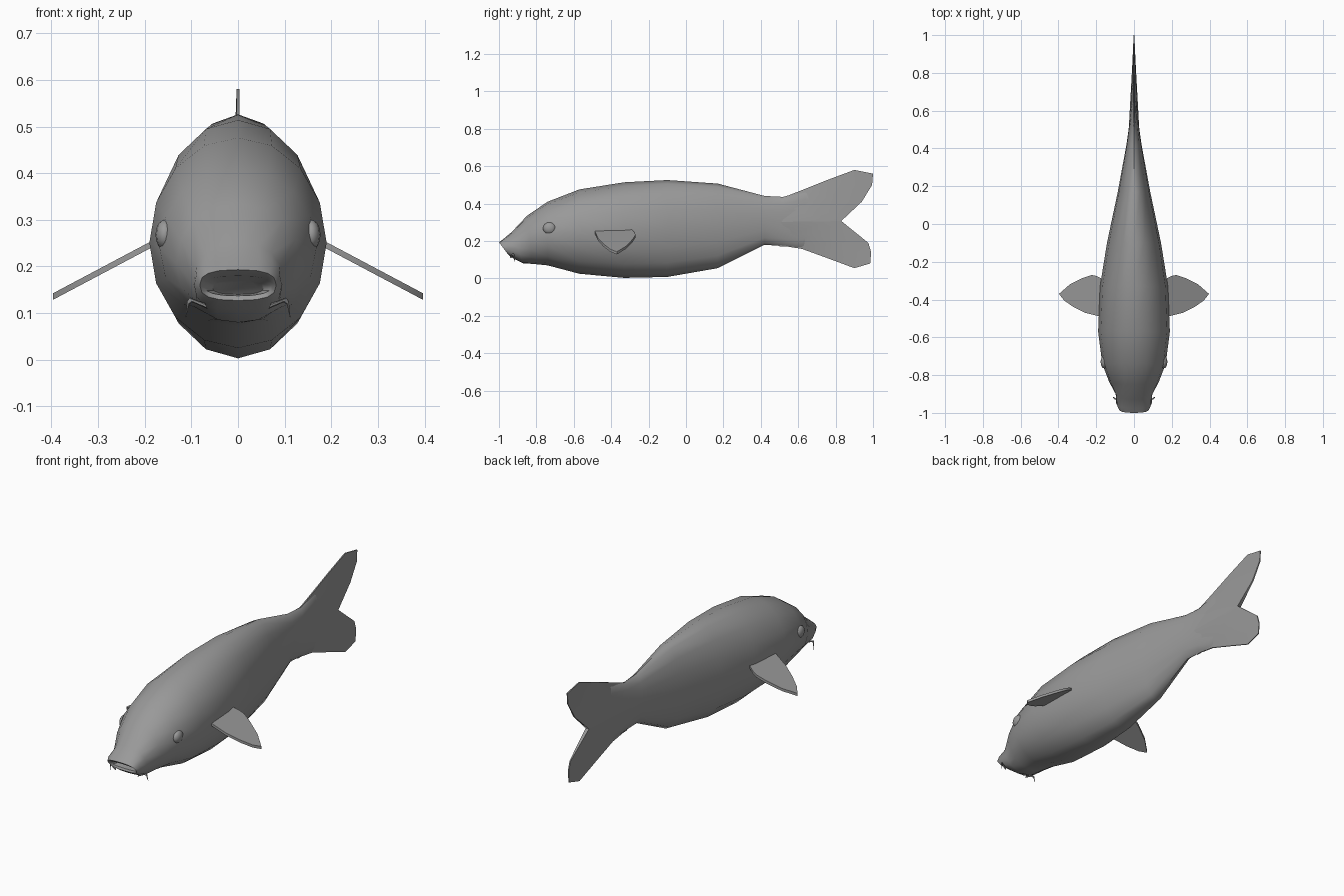
import bpy, bmesh, math
from mathutils import Vector

if "Cube" in bpy.data.objects:
    bpy.data.objects.remove(bpy.data.objects["Cube"])

grey = bpy.data.materials.new("fish grey")
grey.diffuse_color = (0.32, 0.32, 0.32, 1)
grey.use_nodes = True
grey.node_tree.nodes["Principled BSDF"].inputs["Base Color"].default_value = grey.diffuse_color


def finish(name, bm, angle=50):
    bmesh.ops.recalc_face_normals(bm, faces=bm.faces)
    me = bpy.data.meshes.new(name)
    bm.to_mesh(me)
    bm.free()
    me.materials.append(grey)
    ob = bpy.data.objects.new(name, me)
    bpy.context.collection.objects.link(ob)
    bpy.ops.object.select_all(action='DESELECT')
    ob.select_set(True)
    bpy.context.view_layer.objects.active = ob
    bpy.ops.object.shade_smooth_by_angle(angle=math.radians(angle))
    return ob


def loft(bm, rings, cap_start=True, cap_end=True):
    rows = [[bm.verts.new(p) for p in r] for r in rings]
    n = len(rows[0])
    for a, b in zip(rows, rows[1:]):
        for i in range(n):
            j = (i + 1) % n
            bm.faces.new((a[i], a[j], b[j], b[i]))
    if cap_start:
        bm.faces.new(rows[0])
    if cap_end:
        bm.faces.new(rows[-1])


# Body: y top, y bottom, z top, z bottom, half width, squareness
stations = [
    (-0.93, -0.90, 0.170, 0.140, 0.055, 0.8),   # inside of mouth
    (-0.985, -0.945, 0.180, 0.137, 0.072, 0.8),  # mouth opening
    (-1.00, -0.95, 0.193, 0.127, 0.082, 0.75),  # lips
    (-0.975, -0.925, 0.212, 0.108, 0.094, 0.75),
    (-0.93, -0.87, 0.25, 0.08, 0.097, 0.85),
    (-0.85, -0.82, 0.335, 0.078, 0.132, 0.95),
    (-0.74, -0.74, 0.41, 0.07, 0.168, 1),
    (-0.57, -0.57, 0.476, 0.025, 0.19, 1),
    (-0.33, -0.33, 0.514, 0.003, 0.18, 1),
    (-0.10, -0.10, 0.526, 0.008, 0.143, 1),
    (0.17, 0.17, 0.507, 0.055, 0.086, 1),
    (0.42, 0.42, 0.441, 0.18, 0.04, 1),
    (0.52, 0.52, 0.436, 0.173, 0.026, 1),
    (0.64, 0.62, 0.47, 0.16, 0.016, 1),
    (0.80, 0.78, 0.36, 0.26, 0.004, 1),         # fades into the tail
]
rings = []
for yt, yb, zt, zb, hw, e in stations:
    ring = []
    for k in range(16):
        a = 2 * math.pi * k / 16
        s, c = math.sin(a), math.cos(a)
        t = (1 + math.copysign(abs(c) ** e, c)) / 2
        x = math.copysign(abs(s) ** e, s) * hw
        ring.append((x, yb + (yt - yb) * t, zb + (zt - zb) * t))
    rings.append(ring)
bm = bmesh.new()
loft(bm, rings)
finish("body", bm)

# Forked tail: outer and inner edge of each lobe as (y, z)
lobes = {
    "upper_tail_lobe": ([(.50, .433), (.53, .437), (.64, .48), (.76, .528), (.90, .58), (1.0, .56)],
                        [(.50, .30), (.62, .305), (.74, .305), (.83, .307), (.94, .41), (.995, .50)]),
    "lower_tail_lobe": ([(.50, .172), (.53, .172), (.62, .158), (.76, .107), (.90, .055), (.985, .08)],
                        [(.50, .30), (.62, .305), (.74, .305), (.83, .307), (.975, .19), (.99, .14)]),
}
for name, (outer, inner) in lobes.items():
    rings = []
    for (yo, zo), (yi, zi) in zip(outer, inner):
        ti = max(0.003, 0.028 - 0.055 * (yi - 0.5))
        to = 0.003
        ym, zm = (yo + yi) / 2, (zo + zi) / 2
        tm = max(0.002, 0.022 - 0.044 * (ym - 0.5))
        rings.append([(to, yo, zo), (tm, ym, zm), (ti, yi, zi),
                      (-ti, yi, zi), (-tm, ym, zm), (-to, yo, zo)])
    bm = bmesh.new()
    loft(bm, rings)
    finish(name, bm)

# Paired parts
fin = [(.15, -.30), (.20, -.275), (.225, -.27), (.27, -.285), (.34, -.32), (.397, -.37),
       (.37, -.405), (.32, -.44), (.26, -.47), (.19, -.487), (.15, -.48)]
barbel = [(.068, -.935, .115), (.10, -.925, .128), (.107, -.92, .122), (.112, -.915, .09)]
for side, label in ((1, "left"), (-1, "right")):
    # Pectoral fin: thin sloping blade
    bm = bmesh.new()
    rings = []
    for off in (0.006, -0.008):
        rings.append([(side * x, y, 0.246 - (x - 0.19) * 0.53 + off) for x, y in fin])
    loft(bm, rings)
    finish(label + "_fin", bm, 40)

    # Eye: small bulge on the head
    bm = bmesh.new()
    bmesh.ops.create_uvsphere(bm, u_segments=12, v_segments=8, radius=1)
    for v in bm.verts:
        v.co = Vector((side * 0.157 + v.co.x * 0.02, -0.73 + v.co.y * 0.035, 0.268 + v.co.z * 0.032))
    finish(label + "_eye", bm)

    # Barbel: tapered whisker beside the mouth
    bm = bmesh.new()
    rings = []
    for (x, y, z), r in zip(barbel, (.006, .005, .004, .0008)):
        rings.append([(side * (x + r * 0.5 * math.cos(k * math.pi / 3)),
                       y + r * math.sin(k * math.pi / 3),
                       z + r * math.cos(k * math.pi / 3)) for k in range(6)])
    loft(bm, rings)
    finish(label + "_barbel", bm)
